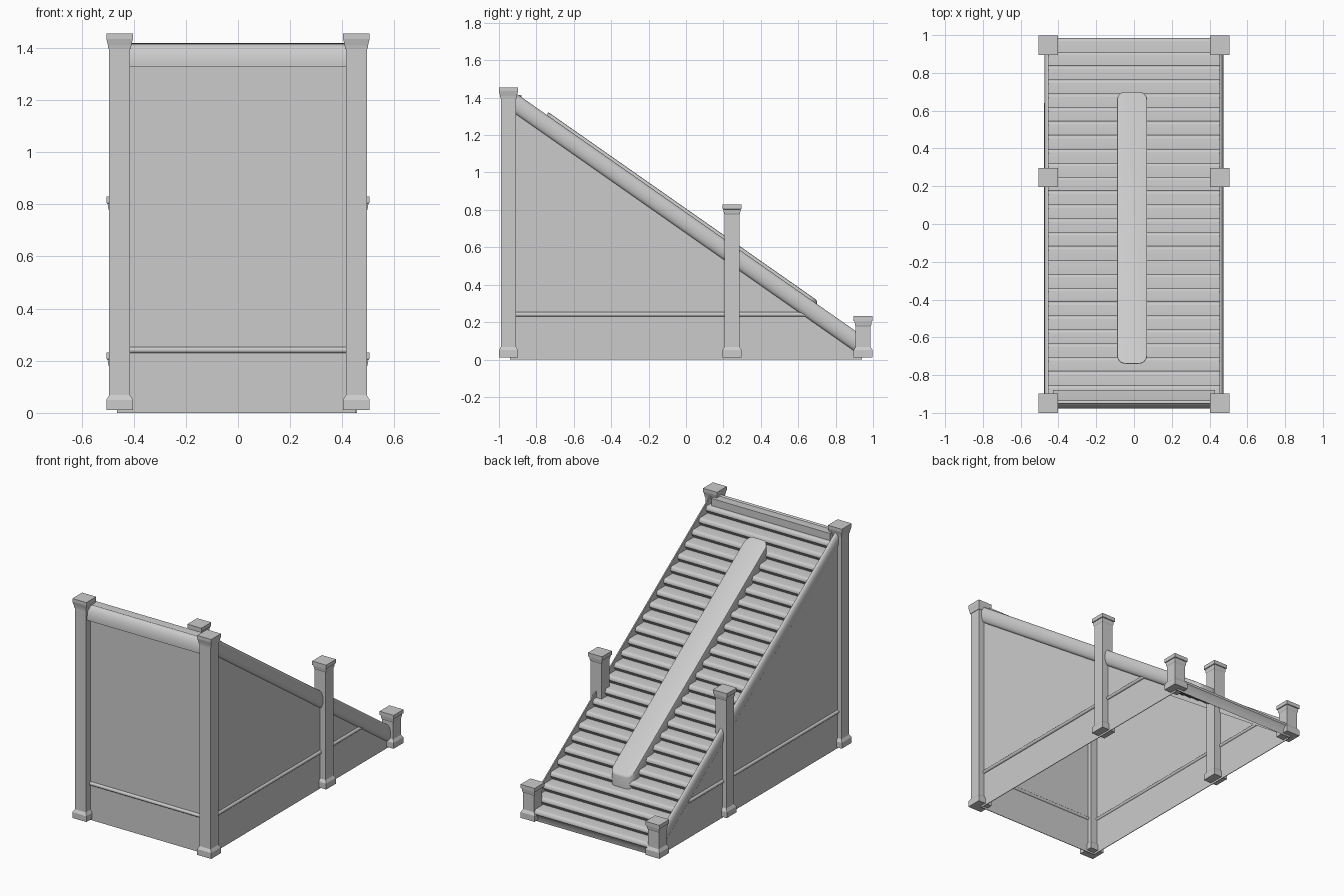
import bpy, bmesh, math
from mathutils import Vector

cube = bpy.data.objects.get("Cube")
if cube:
    bpy.data.objects.remove(cube, do_unlink=True)

grey = bpy.data.materials.new("plain grey")
grey.use_nodes = True
GREY = (0.6, 0.6, 0.6, 1)
grey.diffuse_color = GREY
grey.node_tree.nodes["Principled BSDF"].inputs["Base Color"].default_value = GREY

SLOPE = 0.70


def line(y):
    """Height of the stringer's top edge at y."""
    return 0.787 - SLOPE * y


def finish(name, bm, smooth=False):
    bmesh.ops.recalc_face_normals(bm, faces=bm.faces)
    mesh = bpy.data.meshes.new(name)
    bm.to_mesh(mesh)
    bm.free()
    mesh.materials.append(grey)
    obj = bpy.data.objects.new(name, mesh)
    bpy.context.collection.objects.link(obj)
    if smooth:
        bpy.ops.object.select_all(action='DESELECT')
        obj.select_set(True)
        bpy.context.view_layer.objects.active = obj
        bpy.ops.object.shade_smooth_by_angle(angle=math.radians(40))
    return obj


def sweep(name, points, vector, closed=True, smooth=False):
    """Push a profile along a straight vector."""
    bm = bmesh.new()
    a = [bm.verts.new(p) for p in points]
    b = [bm.verts.new(Vector(p) + Vector(vector)) for p in points]
    n = len(a)
    for i in range(n if closed else n - 1):
        j = (i + 1) % n
        bm.faces.new((a[i], a[j], b[j], b[i]))
    if closed:
        bm.faces.new(a)
        bm.faces.new(b)
    return finish(name, bm, smooth)


def post(name, x, y, levels):
    """Square post stacked from (height, half width) levels."""
    bm = bmesh.new()
    rings = [[bm.verts.new((x + sx * w, y + sy * w, z))
              for sx, sy in ((-1, -1), (1, -1), (1, 1), (-1, 1))] for z, w in levels]
    for lo, hi in zip(rings, rings[1:]):
        for i in range(4):
            j = (i + 1) % 4
            bm.faces.new((lo[i], lo[j], hi[j], hi[i]))
    bm.faces.new(rings[0])
    bm.faces.new(rings[-1])
    finish(name, bm)


def bar(name, p, q, radius):
    """Round bar between two points."""
    p, q = Vector(p), Vector(q)
    side = (q - p).normalized().cross(Vector((0, 0, 1)))
    ring = [p + side * radius * math.cos(t) + Vector((0, 0, radius * math.sin(t)))
            for t in (math.tau * i / 12 for i in range(12))]
    sweep(name, ring, q - p, smooth=True)


# Posts: shared plinth and shaft, flared or slab cap
BASE = [(0.012, 0.051), (0.05, 0.051), (0.06, 0.045), (0.068, 0.04)]


def slab_cap(top):
    return [(top - 0.055, 0.04), (top - 0.05, 0.043), (top - 0.027, 0.046),
            (top - 0.025, 0.051), (top, 0.051)]


FLARED = [(1.395, 0.04), (1.395, 0.043), (1.41, 0.045), (1.435, 0.051), (1.455, 0.051)]
for s, side in ((1, "left"), (-1, "right")):
    post("front_post_" + side, s * 0.454, -0.949, BASE + FLARED)
    post("middle_post_" + side, s * 0.454, 0.246, BASE + slab_cap(0.83))
    post("back_post_" + side, s * 0.454, 0.947, BASE + slab_cap(0.232))

# Side walls, side rails and bulging stringers
for s, side, wall_x in ((1, "left", 0.452), (-1, "right", -0.465)):
    sweep("side_wall_" + side,
          [(wall_x, -0.94, 0), (wall_x, 0.94, 0),
           (wall_x, 0.94, line(0.94) - 0.08), (wall_x, -0.94, line(-0.94) - 0.08)],
          (-s * 0.004, 0, 0))
    bar("side_rail_" + side, (wall_x, -0.94, 0.241), (wall_x, 0.64, 0.241), 0.012)
    start = -0.94
    arc = [(s * (0.452 + 0.023 * math.sin(t)), start,
            line(start) - 0.056 + 0.056 * math.cos(t))
           for t in (math.pi * i / 10 for i in range(11))]
    sweep("stringer_" + side, arc, (0, 1.86, -1.86 * SLOPE), smooth=True)

# Front wall, its rail and the rounded top moulding
sweep("front_wall", [(-0.465, -0.94, 0), (0.452, -0.94, 0),
                     (0.452, -0.94, 1.36), (-0.465, -0.94, 1.36)], (0, 0.004, 0))
bar("front_rail", (-0.455, -0.94, 0.241), (0.452, -0.94, 0.241), 0.012)
curve = [(-0.43, -0.935 - 0.042 * math.cos(t), 1.335 + 0.08 * math.sin(t))
         for t in (-0.1 + (math.pi / 2 + 0.1) * i / 8 for i in range(9))]
sweep("top_moulding", curve + [(-0.43, -0.88, 1.415), (-0.43, -0.88, 1.335)],
      (0.86, 0, 0), smooth=True)

# Stairs: rounded nosing over a sloping riser, repeated up the flight
COUNT, RUN, RISE, NOSE = 27, 0.0735, 0.0514, 0.018
flight = [(-0.46, 0.96, 0.0)]
for i in range(COUNT):
    y, z = 0.985 - RUN * i, 0.083 + RISE * i
    flight.append((-0.46, y - 0.02, z - RISE))
    for k in range(6):
        t = math.pi / 2 * k / 5
        flight.append((-0.46, y - NOSE + NOSE * math.cos(t),
                       z - 0.026 + 0.026 * math.sin(t)))
flight.append((-0.46, -0.95, 0.083 + RISE * (COUNT - 1)))
sweep("stairs", flight, (0.916, 0, 0), closed=False, smooth=True)

# Central slide: sheared slab with rounded corners
bm = bmesh.new()
rows = []
for drop, inset in ((0.085, 0), (0.008, 0), (0.002, 0.002), (0, 0.008)):
    ring = []
    for q, (cx, cy) in enumerate(((0.025, 0.655), (-0.045, 0.655),
                                  (-0.045, -0.695), (0.025, -0.695))):
        for k in range(7):
            t = math.pi / 2 * (q + k / 6)
            x = cx + (0.045 - inset) * math.cos(t)
            y = cy + (0.045 - inset) * math.sin(t)
            ring.append(bm.verts.new((x, y, line(y) + 0.02 - drop)))
    rows.append(ring)
for lo, hi in zip(rows, rows[1:]):
    for i in range(len(lo)):
        j = (i + 1) % len(lo)
        bm.faces.new((lo[i], lo[j], hi[j], hi[i]))
bm.faces.new(rows[0])
bm.faces.new(rows[-1])
finish("central_slide", bm, True)
